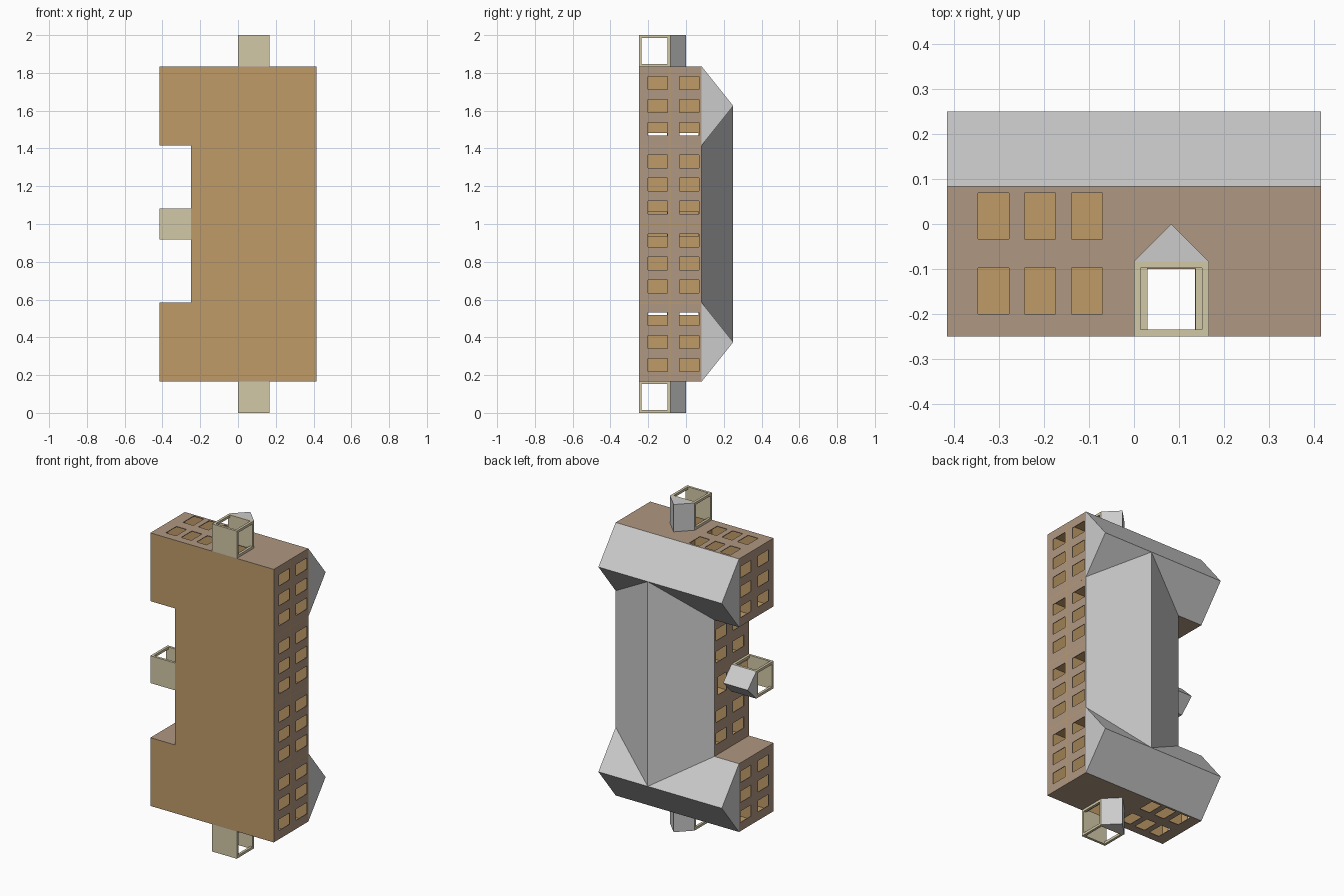
import bpy, bmesh, math
from mathutils import Matrix, Vector

if "Cube" in bpy.data.objects:
    bpy.data.objects.remove(bpy.data.objects["Cube"])

U = 1 / 12                      # plan module
Y0, YM, YT, YR = -3*U, -U, U, 3*U   # ground, upper floor, eaves, ridge
T = 0.004                       # wall thickness

def material(name, rgb):
    m = bpy.data.materials.new(name)
    m.diffuse_color = (*rgb, 1)
    m.use_nodes = True
    m.node_tree.nodes["Principled BSDF"].inputs["Base Color"].default_value = m.diffuse_color
    return m

BRICK = material("brick", (0.43, 0.31, 0.22))
WOOD = material("wood", (0.53, 0.33, 0.14))
CREAM = material("cream", (0.65, 0.58, 0.39))

def finish(name, bm, mats=()):
    me = bpy.data.meshes.new(name)
    bm.to_mesh(me)
    bm.free()
    for m in mats:
        me.materials.append(m)
    ob = bpy.data.objects.new(name, me)
    bpy.context.collection.objects.link(ob)
    return ob

def sheet(name, axis, pos, sign, a, b, holes=(), mats=(WOOD, WOOD)):
    """Thin panel with rectangular holes; outward side faces sign * axis."""
    place = {'x': lambda p, q: (pos, q, p), 'y': lambda p, q: (p, pos, q),
             'z': lambda p, q: (p, q, pos)}[axis]
    cuts_a = sorted({round(v, 5) for v in a} | {round(v, 5) for h in holes for v in h[:2]})
    cuts_b = sorted({round(v, 5) for v in b} | {round(v, 5) for h in holes for v in h[2:]})
    out = Vector([sign * (axis == k) for k in 'xyz'])
    bm = bmesh.new()
    for p0, p1 in zip(cuts_a, cuts_a[1:]):
        for q0, q1 in zip(cuts_b, cuts_b[1:]):
            p, q = (p0 + p1) / 2, (q0 + q1) / 2
            if any(h[0] < p < h[1] and h[2] < q < h[3] for h in holes):
                continue
            f = bm.faces.new([bm.verts.new(place(*c)) for c in
                              ((p0, q0), (p1, q0), (p1, q1), (p0, q1))])
            f.normal_update()
            if f.normal.dot(out) < 0:
                f.normal_flip()
    bmesh.ops.remove_doubles(bm, verts=bm.verts, dist=1e-4)
    ob = finish(name, bm, mats)
    s = ob.modifiers.new("thickness", 'SOLIDIFY')
    s.thickness, s.offset, s.material_offset = T, -1, 1
    return ob

def windows(centres):
    w = 0.0345
    return [(c - w, c + w, y, y + 0.1025) for c in centres for y in (-0.2, -0.2 + 2*U)]

def doors(spans):
    return [(s0, s1, y, y + 0.135) for s0, s1 in spans for y in (-0.235, -0.235 + 2*U)]

def both(vals):                 # mirror lengths about the middle z = 1
    return list(vals) + [2 - v for v in vals]

def both_spans(spans):
    return list(spans) + [(2 - b, 2 - a) for a, b in spans]

SKIN = (BRICK, WOOD)
H = (Y0, YT)
wing_c = [2*U + 5*U/2 + k * 0.1215 for k in (-1, 0, 1)]
room_c = [c + 5*U for c in wing_c]
hall_door = (1 - 0.053, 1 + 0.053)

# outer walls
sheet("right_wall", 'x', 5*U, 1, (2*U, 22*U), H, windows(both(wing_c + room_c)), SKIN)
court = windows(both([7*U + 0.1, 7*U + 0.234]))
court += [(*hall_door, -0.235, -0.1), (0.945, 1.055, -0.033, 0.05)]
sheet("court_wall", 'x', -3*U, -1, (7*U, 17*U), H, court, SKIN)
for n, z, s, zi in (("lower", 2*U, -1, 7*U), ("upper", 22*U, 1, 17*U)):
    ends = windows([-0.313, -0.209, -0.105]) + [(U - 0.053, U + 0.053, -0.235, -0.1)]
    sheet(n + "_end_wall", 'z', z, s, (-5*U, 5*U), H, ends, SKIN)
    c = wing_c if s < 0 else [2 - v for v in wing_c]
    sheet(n + "_wing_side_wall", 'x', -5*U, -1, sorted((z, zi)), H, windows(c), SKIN)
    sheet(n + "_wing_court_wall", 'z', zi, -s, (-5*U, -3*U), H, (), SKIN)

# floors and ceiling
for n, y, s in (("ground_floor", Y0, -1), ("upper_floor", YM, 1), ("ceiling", YT, 1)):
    sheet(n, 'y', y, s, (-5*U, 5*U), (2*U, 22*U), [(-5*U, -3*U, 7*U, 17*U)])

# corridor walls and room partitions
d = both_spans([(0.517, 0.567)])
sheet("corridor_wall_left", 'x', 0, 1, (2*U, 22*U), H,
      doors(d + [hall_door] + both_spans([(0.85, 0.9)])))
sheet("corridor_wall_right", 'x', 2*U, -1, (2*U, 22*U), H,
      doors(d + both_spans([(0.934, 0.984)])))
for i, z in enumerate((7*U, 1, 17*U)):
    sheet(f"right_partition_{i}", 'z', z, 1, (2*U, 5*U), H)
for i, z in enumerate((7*U, 11*U, 13*U, 17*U)):
    sheet(f"left_partition_{i}", 'z', z, 1, (-3*U, 0), H)

# roofs: triangular profiles joined end to end
def prism(name, end0, end1, mat=None):
    bm = bmesh.new()
    p = [bm.verts.new(v) for v in end0]
    q = [bm.verts.new(v) for v in end1]
    bm.faces.new(p)
    bm.faces.new(q)
    for i in range(3):
        j = (i + 1) % 3
        bm.faces.new((p[i], p[j], q[j], q[i]))
    bmesh.ops.recalc_face_normals(bm, faces=bm.faces)
    if mat:
        bm.transform(mat)
    return finish(name, bm)

for n, z in (("lower", 2*U), ("upper", 17*U)):
    tri = [[(x, YT, z), (x, YT, z + 5*U), (x, YR, z + 2.5*U)] for x in (-5*U, 5*U)]
    prism(n + "_wing_roof", *tri)
prism("main_roof", *[[(-3*U, YT, e), (5*U, YT, e), (U, YR, r)]
                     for e, r in ((7*U, 4.5*U), (17*U, 19.5*U))])

# porches, built facing +z then turned into place
def porch(name, loc, angle):
    m = Matrix.Translation(loc) @ Matrix.Rotation(angle, 4, 'Y')
    t, L = 0.015, 2*U
    boxes = [(-U, U, Y0, Y0 + t, 0, L), (-U, U, YM - t, YM, 0, L)]
    boxes += [(x, x + t, Y0 + t, YM - t, z, z + t)
              for x in (-U, U - t) for z in (0, L - t)]
    boxes += [(x, x + t, Y0 + t, YM - t, 0, 0.004) for x in (-U + t, U - 2*t)]
    bm = bmesh.new()
    for x0, x1, y0, y1, z0, z1 in boxes:
        mat = Matrix.Translation(((x0+x1)/2, (y0+y1)/2, (z0+z1)/2)) @ \
            Matrix.Diagonal((x1-x0, y1-y0, z1-z0, 1))
        bmesh.ops.create_cube(bm, size=1, matrix=mat)
    bm.transform(m)
    finish(name + "_frame", bm, (CREAM,))
    prism(name + "_roof", *[[(-U, YM, z), (U, YM, z), (0, 0, z)] for z in (0, L)], m)

porch("upper_porch", (U, 0, 22*U), 0)
porch("lower_porch", (U, 0, 2*U), math.pi)
porch("court_porch", (-3*U, 0, 1), -math.pi / 2)
